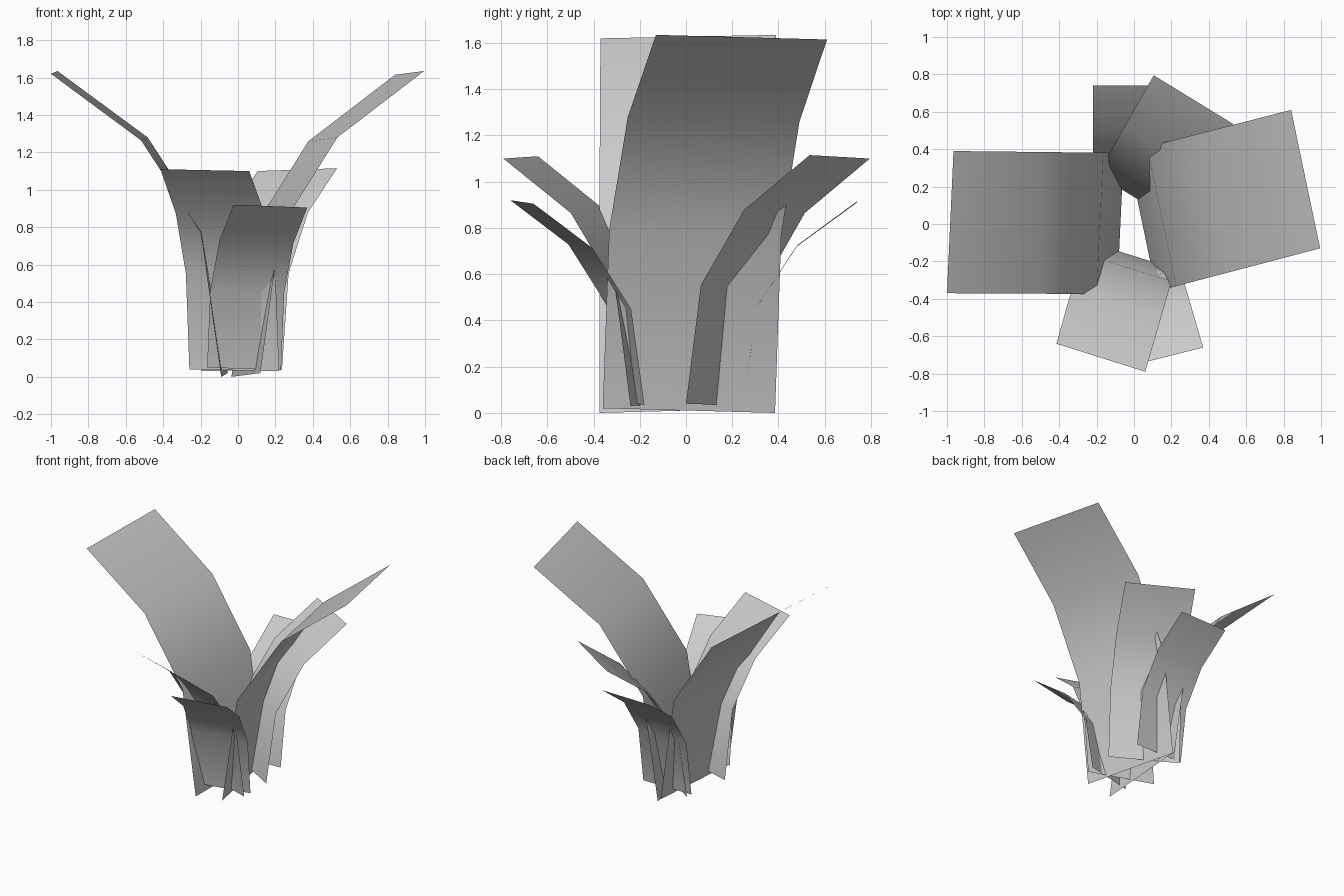
import bpy
from mathutils import Vector

if "Cube" in bpy.data.objects:
    bpy.data.objects.remove(bpy.data.objects["Cube"])

# Shared bend of every leaf: (outward fraction, height fraction) for each row
BEND = [(0, 0), (0.12, 0.477), (0.47, 0.78), (1, 1)]


def leaf(name, base_a, base_b, tip_a, tip_b):
    """Curved leaf card running from a base edge a-b to a tip edge a-b."""
    verts = []
    for out, up in BEND:
        for base, tip in ((base_a, tip_a), (base_b, tip_b)):
            b, t = Vector(base), Vector(tip)
            p = b.lerp(t, out)
            p.z = b.z + (t.z - b.z) * up
            verts.append(p)
    faces = [(2 * i, 2 * i + 1, 2 * i + 3, 2 * i + 2) for i in range(len(BEND) - 1)]
    mesh = bpy.data.meshes.new(name)
    mesh.from_pydata(verts, [], faces)
    for poly in mesh.polygons:
        poly.use_smooth = True
    obj = bpy.data.objects.new(name, mesh)
    bpy.context.collection.objects.link(obj)
    return obj


# Two tall leaves, left and right
leaf("tall_leaf_left", (-0.055, 0.38, 0.02), (-0.09, -0.375, 0.0),
     (-0.965, 0.39, 1.635), (-1.0, -0.37, 1.62))
leaf("tall_leaf_right", (0.12, -0.36, 0.02), (-0.035, 0.385, 0.0),
     (0.995, -0.13, 1.635), (0.84, 0.61, 1.615))

# Two medium leaves, front left and back right
leaf("medium_leaf_front", (-0.26, -0.09, 0.04), (0.22, -0.24, 0.03),
     (-0.415, -0.64, 1.11), (0.06, -0.79, 1.10))
leaf("medium_leaf_back", (0.235, 0.0, 0.04), (-0.195, 0.265, 0.03),
     (0.53, 0.535, 1.115), (0.105, 0.795, 1.10))

# Two short leaves, front right and back
leaf("short_leaf_front", (-0.165, -0.285, 0.05), (0.23, -0.18, 0.035),
     (-0.025, -0.76, 0.92), (0.37, -0.66, 0.905))
leaf("short_leaf_back", (0.18, 0.25, 0.05), (-0.22, 0.25, 0.05),
     (0.18, 0.74, 0.915), (-0.22, 0.74, 0.91))
